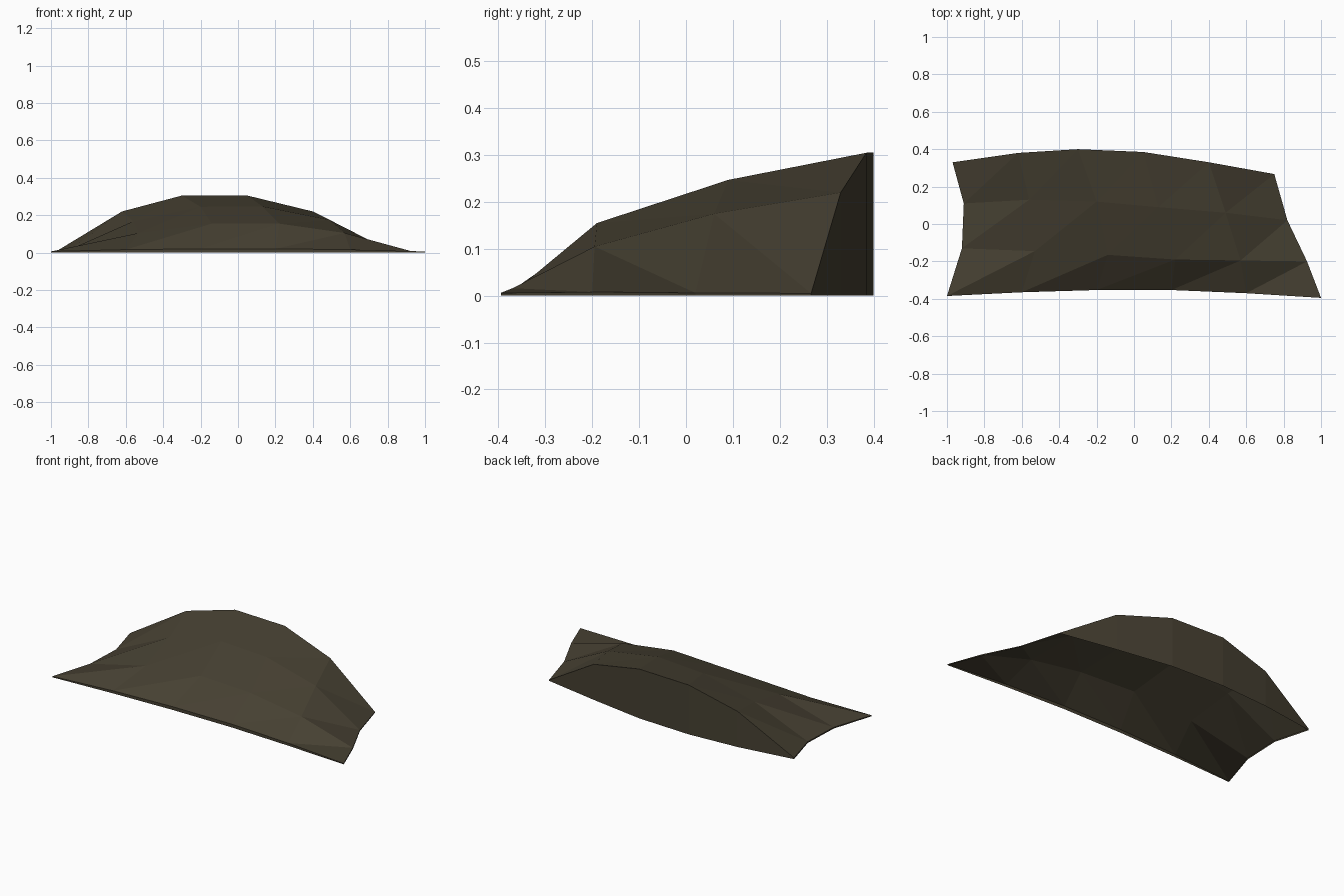
import bpy, bmesh

if "Cube" in bpy.data.objects:
    bpy.data.objects.remove(bpy.data.objects["Cube"])

# One flat earth colour
mat = bpy.data.materials.new("dark earth brown")
mat.diffuse_color = (0.062, 0.052, 0.032, 1)
mat.use_nodes = True
mat.node_tree.nodes["Principled BSDF"].inputs["Base Color"].default_value = mat.diffuse_color

# Cross-lines of the slope, front to back, each running left to right
ROWS = [
    [(-1, -.385, .006), (-.6, -.365, .016), (-.2, -.353, .02),
     (.2, -.353, .02), (.6, -.37, .016), (1, -.395, .006)],
    [(-.92, -.13, .008), (-.53, -.145, .105), (-.14, -.165, .155),
     (.22, -.19, .155), (.57, -.195, .105), (.925, -.2, .008)],
    [(-.91, .11, .008), (-.56, .13, .168), (-.2, .12, .245),
     (.13, .09, .247), (.49, .06, .175), (.82, .02, .006)],
    [(-.97, .33, .008), (-.62, .38, .22), (-.3, .4, .305),
     (.05, .385, .305), (.4, .33, .22), (.75, .267, .005)],
]

bm = bmesh.new()
grid = [[bm.verts.new(p) for p in row] for row in ROWS]

# Sloping ground, every cell split along the same diagonal
for a, b in zip(grid, grid[1:]):
    for i in range(len(a) - 1):
        bm.faces.new((a[i], a[i + 1], b[i + 1]))
        bm.faces.new((a[i], b[i + 1], b[i]))

# Upright walls from the rim down to z = 0 (underside stays open)
rim = (grid[0] + [r[-1] for r in grid[1:-1]] + grid[-1][::-1]
       + [r[0] for r in grid[-2:0:-1]])
base = [bm.verts.new((v.co.x, v.co.y, 0)) for v in rim]
for i in range(len(rim)):
    j = (i + 1) % len(rim)
    bm.faces.new((rim[j], rim[i], base[i], base[j]))

mesh = bpy.data.meshes.new("hill_slope")
bm.to_mesh(mesh)
bm.free()
mesh.materials.append(mat)
bpy.context.collection.objects.link(bpy.data.objects.new("hill_slope", mesh))
